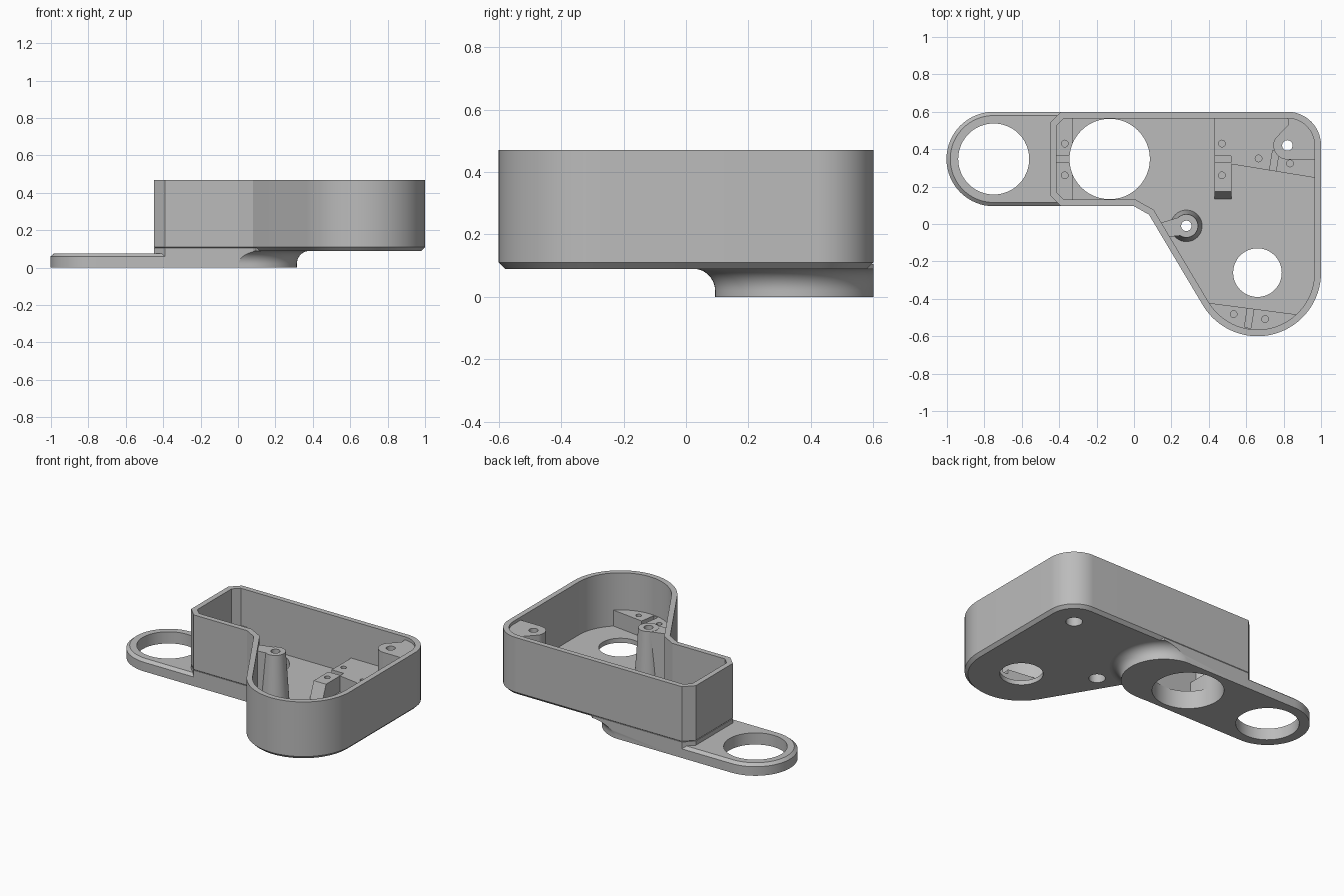
import bpy, bmesh, math
from mathutils import Vector

cube = bpy.data.objects.get("Cube")
if cube:
    bpy.data.objects.remove(cube, do_unlink=True)

grey = bpy.data.materials.new("plain grey")
grey.use_nodes = True
colour = (0.5, 0.5, 0.5, 1)
grey.diffuse_color = colour
grey.node_tree.nodes["Principled BSDF"].inputs["Base Color"].default_value = colour


def arc(cx, cy, r, a0, a1, n=32):
    angles = [math.radians(a0 + (a1 - a0) * i / n) for i in range(n + 1)]
    return [(cx + r * math.cos(a), cy + r * math.sin(a)) for a in angles]


def circle(cx, cy, r, n=48):
    return arc(cx, cy, r, 0, 360, n)[:-1]


def offset(points, d):
    """Mitred inset of a counter-clockwise outline (negative d grows it)."""
    out = []
    for i, p in enumerate(points):
        p = Vector(p)
        a = (p - Vector(points[i - 1])).normalized()
        b = (Vector(points[(i + 1) % len(points)]) - p).normalized()
        na, nb = Vector((-a.y, a.x)), Vector((-b.y, b.x))
        out.append(tuple(p + (na + nb) * d / (1 + na.dot(nb))))
    return out


def loft(name, rings):
    """Closed solid through (outline, height) rings."""
    bm = bmesh.new()
    loops = [[bm.verts.new((x, y, z)) for x, y in pts] for pts, z in rings]
    bm.faces.new(loops[0])
    bm.faces.new(loops[-1])
    for lo, hi in zip(loops, loops[1:]):
        for i in range(len(lo)):
            j = (i + 1) % len(lo)
            bm.faces.new((lo[i], lo[j], hi[j], hi[i]))
    bmesh.ops.recalc_face_normals(bm, faces=bm.faces)
    mesh = bpy.data.meshes.new(name)
    bm.to_mesh(mesh)
    bm.free()
    mesh.materials.append(grey)
    obj = bpy.data.objects.new(name, mesh)
    bpy.context.collection.objects.link(obj)
    return obj


def prism(name, points, z0, z1):
    return loft(name, [(points, z0), (points, z1)])


def select(obj):
    bpy.ops.object.select_all(action='DESELECT')
    obj.select_set(True)
    bpy.context.view_layer.objects.active = obj


def cut(obj, tools, operation='DIFFERENCE'):
    for tool in tools:
        mod = obj.modifiers.new("cut", 'BOOLEAN')
        mod.operation, mod.solver, mod.object = operation, 'EXACT', tool
        select(obj)
        bpy.ops.object.modifier_apply(modifier=mod.name)


def bar(cx, cy, length, width, degrees):
    """Rectangle outline turned about its centre."""
    t = math.radians(degrees)
    c, s = math.cos(t), math.sin(t)
    corners = [(-1, -1), (1, -1), (1, 1), (-1, 1)]
    return [(cx + c * i * length / 2 - s * j * width / 2,
             cy + s * i * length / 2 + c * j * width / 2) for i, j in corners]


WALL, FLOOR, TOP, LEDGE, BOSS = 0.035, 0.12, 0.47, 0.225, 0.45
MID, RAD = 0.3475, 0.2525
SERVO, POST, CORNER = (0.66, -0.26), (0.28, -0.01), (0.82, 0.42)

# Outer outline of the housing
outline = ([(-0.45, 0.155), (-0.39, 0.095), (0.0, 0.095), (0.08, 0.05)]
           + arc(*SERVO, 0.34, 210.8, 360) + arc(0.82, 0.42, 0.18, 0, 90)
           + [(-0.39, 0.6), (-0.45, 0.54)])
inner = offset(outline, WALL)

# Cutters
arm_hole = prism("arm_hole_cutter", circle(-0.75, MID, 0.19), -0.1, 0.6)
shaft_hole = prism("shaft_hole_cutter", circle(-0.13, MID, 0.215), -0.1, 0.6)
servo_hole = prism("servo_hole_cutter", circle(*SERVO, 0.13), -0.1, 0.18)
screws = []
for c in (POST, CORNER):
    wide, thin = circle(*c, 0.05, 24), circle(*c, 0.028, 24)
    screws.append(loft("screw_cutter", [(wide, 0.02), (wide, 0.2), (thin, 0.2), (thin, 0.6)]))
cutters = [arm_hole, shaft_hole, servo_hole] + screws

# Open housing with a chamfered underside
housing = loft("housing", [(offset(outline, 0.02), 0.09), (outline, 0.11), (outline, TOP),
                           (inner, TOP), (inner, FLOOR)])
cut(housing, [shaft_hole, servo_hole] + screws)

# Lower block with a flared round end, trimmed to the housing outline
foot = ([(-0.45, 0.155), (-0.39, 0.095)] + arc(0.06, MID, RAD, -90, 90)
        + [(-0.39, 0.6), (-0.45, 0.54)])
rings = [(offset(foot, -0.002), 0)]
for i in range(11):
    t = math.radians(9 * i)
    rings.append((offset(foot, -0.002 - 0.07 * (1 - math.cos(t))), 0.02 + 0.07 * math.sin(t)))
rings.append((rings[-1][0], 0.105))
base = loft("flared_base", rings)
trim = prism("trim_cutter", outline, -0.1, 0.2)
cutters.append(trim)
cut(base, [trim], 'INTERSECT')
cut(base, [shaft_hole])

# Flat arm with a chamfered upper edge
arm_outline = arc(-0.75, MID, RAD, 90, 270) + [(-0.36, 0.095), (-0.36, 0.6)]
arm = loft("arm", [(arm_outline, 0), (arm_outline, 0.06), (offset(arm_outline, 0.02), 0.077)])
cut(arm, [arm_hole, shaft_hole])

# Servo mounting ledges
low = FLOOR - 0.01
left = prism("left_ledge", [(-0.43, 0.16), (-0.38, 0.11), (-0.33, 0.11), (-0.33, 0.585),
                            (-0.38, 0.585), (-0.43, 0.535)], low, LEDGE)
back = prism("back_ledge", [(0.43, 0.585), (0.43, 0.18), (0.52, 0.18), (0.52, 0.32),
                            (0.98, 0.245), (0.98, 0.45), (0.93, 0.54), (0.85, 0.585)], low, LEDGE)
front = prism("front_ledge", [(0.385, -0.42), (0.88, -0.485), (0.78, -0.565),
                              (0.66, -0.585), (0.47, -0.53)], low, LEDGE)
wedge = loft("ledge_gusset", [([(0.43, 0.13), (0.52, 0.13), (0.52, 0.2), (0.43, 0.2)], low),
                              ([(0.43, 0.175), (0.52, 0.175), (0.52, 0.2), (0.43, 0.2)], LEDGE)])

# Pilot holes and alignment slots in the ledges
mounts = [(left, -0.37, 0.345, 90, 0.2), (back, 0.47, 0.345, 90, 0.095),
          (back, 0.75, 0.337, -9, 0.11), (front, 0.617, -0.495, -9, 0.12)]
for ledge, x, y, turn, span in mounts:
    t = math.radians(turn)
    tools = [prism("slot_cutter", bar(x, y, 0.035, span, turn), LEDGE - 0.03, 0.3)]
    for side in (-1, 1):
        px, py = x + side * 0.085 * math.cos(t), y + side * 0.085 * math.sin(t)
        tools.append(prism("pilot_cutter", circle(px, py, 0.018, 20), 0.15, 0.3))
    cut(ledge, tools)
    cutters += tools
cut(left, [shaft_hole])
cut(back, [screws[1]])

# Tapered screw post and its web to the slanted wall
post = loft("screw_post", [(circle(*POST, 0.085), low), (circle(*POST, 0.062), BOSS)])
web = prism("post_web", [(0.125, 0.0), (0.17, -0.07), (0.27, -0.06), (0.27, 0.045), (0.17, 0.015)],
            low, BOSS - 0.001)

# Corner screw boss merging into the rounded corner
boss = prism("corner_boss", arc(*CORNER, 0.075, 150, 270, 16)
             + [(0.98, 0.345), (0.98, 0.45), (0.93, 0.54), (0.85, 0.585), (0.82, 0.585), (0.825, 0.53)],
             low, BOSS)
cut(post, [screws[0]])
cut(web, [screws[0]])
cut(boss, [screws[1]])

for tool in cutters:
    bpy.data.objects.remove(tool, do_unlink=True)

for part in (housing, base, arm, left, back, front, wedge, post, web, boss):
    select(part)
    bpy.ops.object.shade_smooth_by_angle(angle=math.radians(25))
